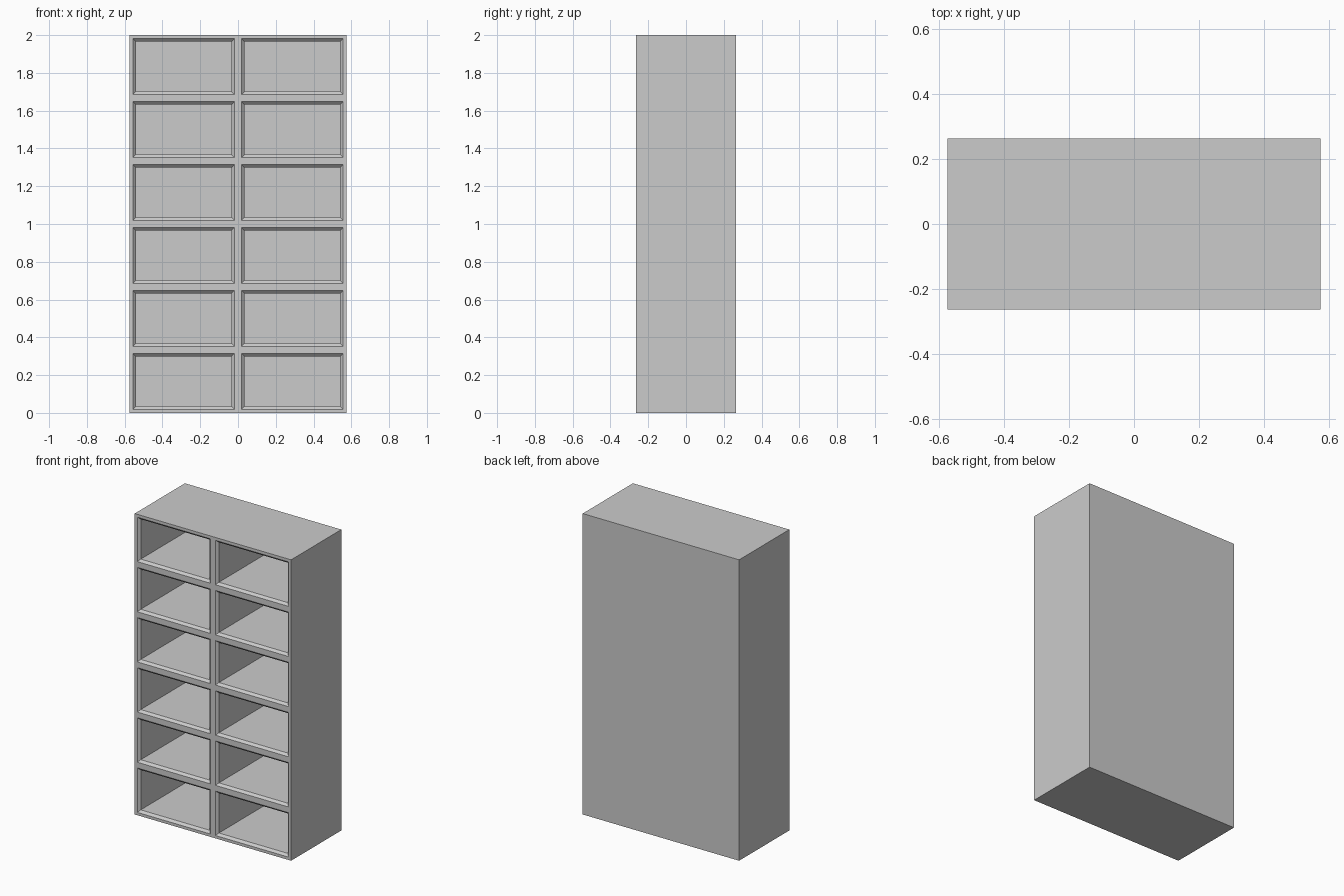
import bpy
import bmesh
from mathutils import Matrix, Vector

old = bpy.data.objects.get("Cube")
if old:
    bpy.data.objects.remove(old, do_unlink=True)

WIDTH, DEPTH, HEIGHT = 1.15, 0.527, 2.0
COLUMNS, ROWS = 2, 6
FRAME = 0.019      # half the flat rail between compartments
BEVEL = 0.015      # sloped lip around each opening
BACK = 0.034       # thickness of the back panel


def make_material(name, colour):
    mat = bpy.data.materials.new(name)
    mat.use_nodes = True
    mat.diffuse_color = colour
    mat.node_tree.nodes["Principled BSDF"].inputs["Base Color"].default_value = colour
    return mat


bm = bmesh.new()

# Front panel, one face per compartment
bmesh.ops.create_grid(bm, x_segments=COLUMNS, y_segments=ROWS, size=0.5)
bmesh.ops.scale(bm, vec=(WIDTH, HEIGHT, 1), verts=bm.verts)
bmesh.ops.rotate(bm, cent=(0, 0, 0), matrix=Matrix.Rotation(1.5707963, 3, 'X'), verts=bm.verts)
bmesh.ops.translate(bm, vec=(0, -DEPTH / 2, HEIGHT / 2), verts=bm.verts)
cells = list(bm.faces)

# Sides, top and bottom pulled from the rim, then the back panel
rim = [e for e in bm.edges if e.is_boundary]
shell = bmesh.ops.extrude_edge_only(bm, edges=rim)["geom"]
bmesh.ops.translate(bm, vec=(0, DEPTH, 0),
                    verts=[v for v in shell if isinstance(v, bmesh.types.BMVert)])
bmesh.ops.holes_fill(bm, edges=[e for e in bm.edges if e.is_boundary], sides=0)
bmesh.ops.recalc_face_normals(bm, faces=bm.faces)

# Flat frame, then the sloped lip, then the deep compartment
bmesh.ops.inset_individual(bm, faces=cells, thickness=FRAME, use_even_offset=True)
bmesh.ops.inset_individual(bm, faces=cells, thickness=BEVEL, depth=-BEVEL, use_even_offset=True)
floors = bmesh.ops.extrude_discrete_faces(bm, faces=cells)["faces"]
for face in floors:
    move = Vector((0, DEPTH - BEVEL - BACK, 0))
    bmesh.ops.translate(bm, vec=move, verts=face.verts)
bmesh.ops.recalc_face_normals(bm, faces=bm.faces)

mesh = bpy.data.meshes.new("shelf_cabinet")
bm.to_mesh(mesh)
bm.free()
mesh.materials.append(make_material("light_grey", (0.6, 0.6, 0.6, 1)))
cabinet = bpy.data.objects.new("shelf_cabinet", mesh)
bpy.context.collection.objects.link(cabinet)
